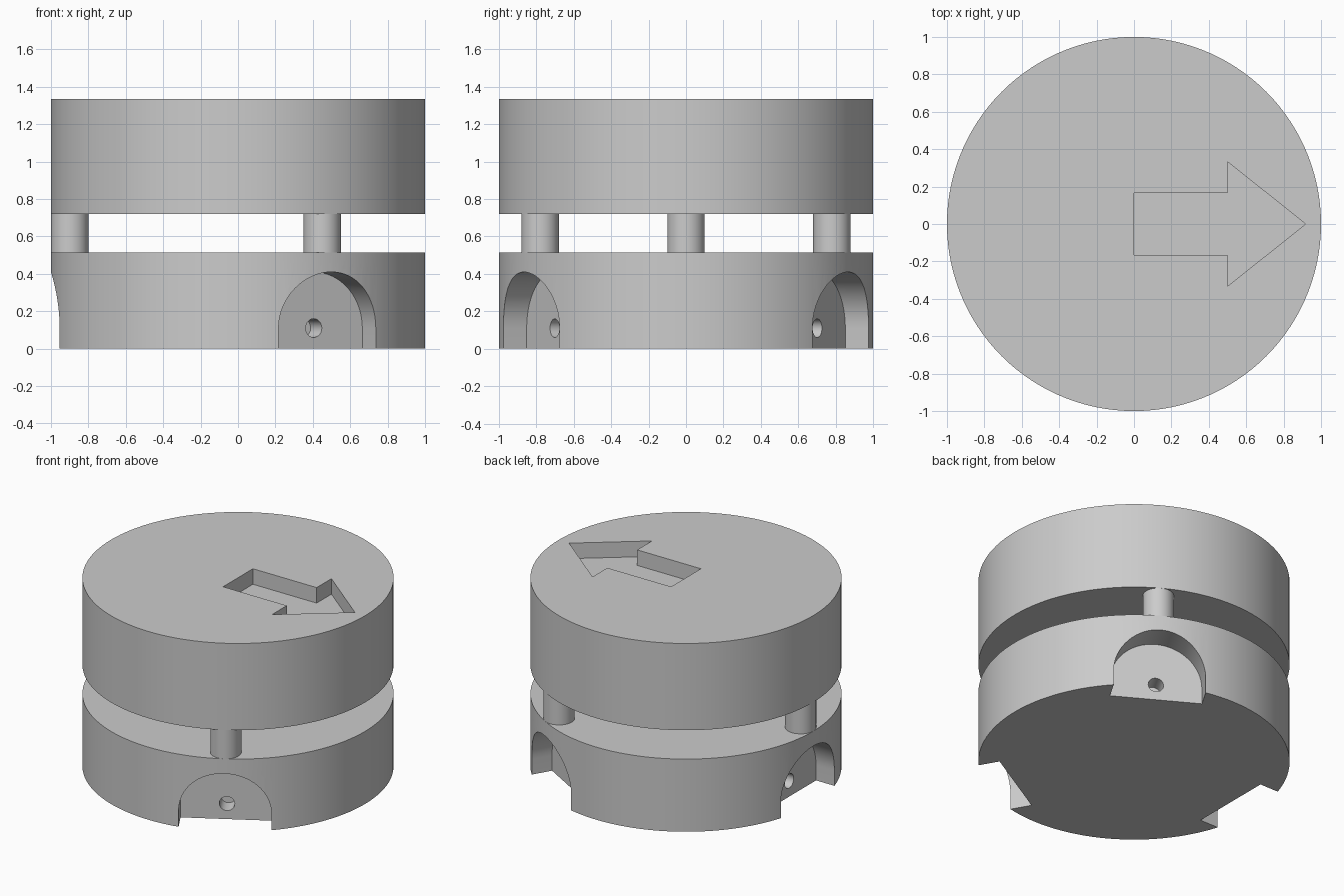
import bpy, bmesh
from math import pi, cos, sin, radians
from mathutils import Matrix

old = bpy.data.objects.get("Cube")
if old:
    bpy.data.objects.remove(old, do_unlink=True)

grey = bpy.data.materials.new("plain grey")
grey.use_nodes = True
colour = (0.6, 0.6, 0.6, 1)
grey.diffuse_color = colour
grey.node_tree.nodes["Principled BSDF"].inputs["Base Color"].default_value = colour

ANGLES = (60, 180, 300)


def prism(name, outline, z0, z1, matrix=Matrix()):
    """Extrude a flat outline from z0 to z1, then place it."""
    bm = bmesh.new()
    face = bm.faces.new([bm.verts.new((x, y, z0)) for x, y in outline])
    top = bmesh.ops.extrude_face_region(bm, geom=[face])["geom"]
    bmesh.ops.translate(bm, vec=(0, 0, z1 - z0),
                        verts=[v for v in top if isinstance(v, bmesh.types.BMVert)])
    bmesh.ops.recalc_face_normals(bm, faces=bm.faces)
    bm.transform(matrix)
    mesh = bpy.data.meshes.new(name)
    bm.to_mesh(mesh)
    bm.free()
    mesh.materials.append(grey)
    obj = bpy.data.objects.new(name, mesh)
    bpy.context.collection.objects.link(obj)
    return obj


def arc(radius, count, sweep=2 * pi, cx=0, cy=0):
    return [(cx + radius * cos(sweep * i / count), cy + radius * sin(sweep * i / count))
            for i in range(count + (sweep < 2 * pi))]


def cut(obj, cutter):
    mod = obj.modifiers.new(cutter.name, "BOOLEAN")
    mod.operation = "DIFFERENCE"
    mod.solver = "EXACT"
    mod.object = cutter
    cutter.hide_render = True
    cutter.hide_set(True)


def finish(obj):
    """Bake the cuts and smooth the round walls."""
    bpy.context.view_layer.update()
    baked = bpy.data.meshes.new_from_object(
        obj.evaluated_get(bpy.context.evaluated_depsgraph_get()))
    cutters = [m.object for m in obj.modifiers]
    obj.modifiers.clear()
    obj.data = baked
    for c in cutters:
        bpy.data.objects.remove(c, do_unlink=True)
    bpy.ops.object.select_all(action="DESELECT")
    obj.select_set(True)
    bpy.context.view_layer.objects.active = obj
    bpy.ops.object.shade_smooth_by_angle(angle=radians(30))


# Two stacked drums
base = prism("base_drum", arc(1, 120), 0, 0.515)
top = prism("top_drum", arc(1, 120), 0.72, 1.335)

# Arrow-shaped recess in the top
arrow = [(0, -0.167), (0.5, -0.167), (0.5, -0.333), (0.917, 0),
         (0.5, 0.333), (0.5, 0.167), (0, 0.167)]
cut(top, prism("arrow_cutter", arrow, 1.225, 1.5))

# Arched notches with a blind hole, and a spacer post above each
arch = arc(0.3, 32, pi, cy=0.11) + [(-0.3, -0.2), (0.3, -0.2)]
upright = Matrix(((0, 0, 1, 0), (1, 0, 0, 0), (0, 1, 0, 0), (0, 0, 0, 1)))
posts = []
for i, angle in enumerate(ANGLES):
    turn = Matrix.Rotation(radians(angle), 4, "Z")
    cut(base, prism(f"notch_cutter_{i}", arch, 0.81, 1.2, turn @ upright))
    cut(base, prism(f"hole_cutter_{i}", arc(0.05, 24, cy=0.11), 0.69, 0.9, turn @ upright))
    posts.append(prism(f"spacer_post_{i + 1}", arc(0.1, 40, cx=0.9), 0.515, 0.72, turn))

for part in [base, top] + posts:
    finish(part)
